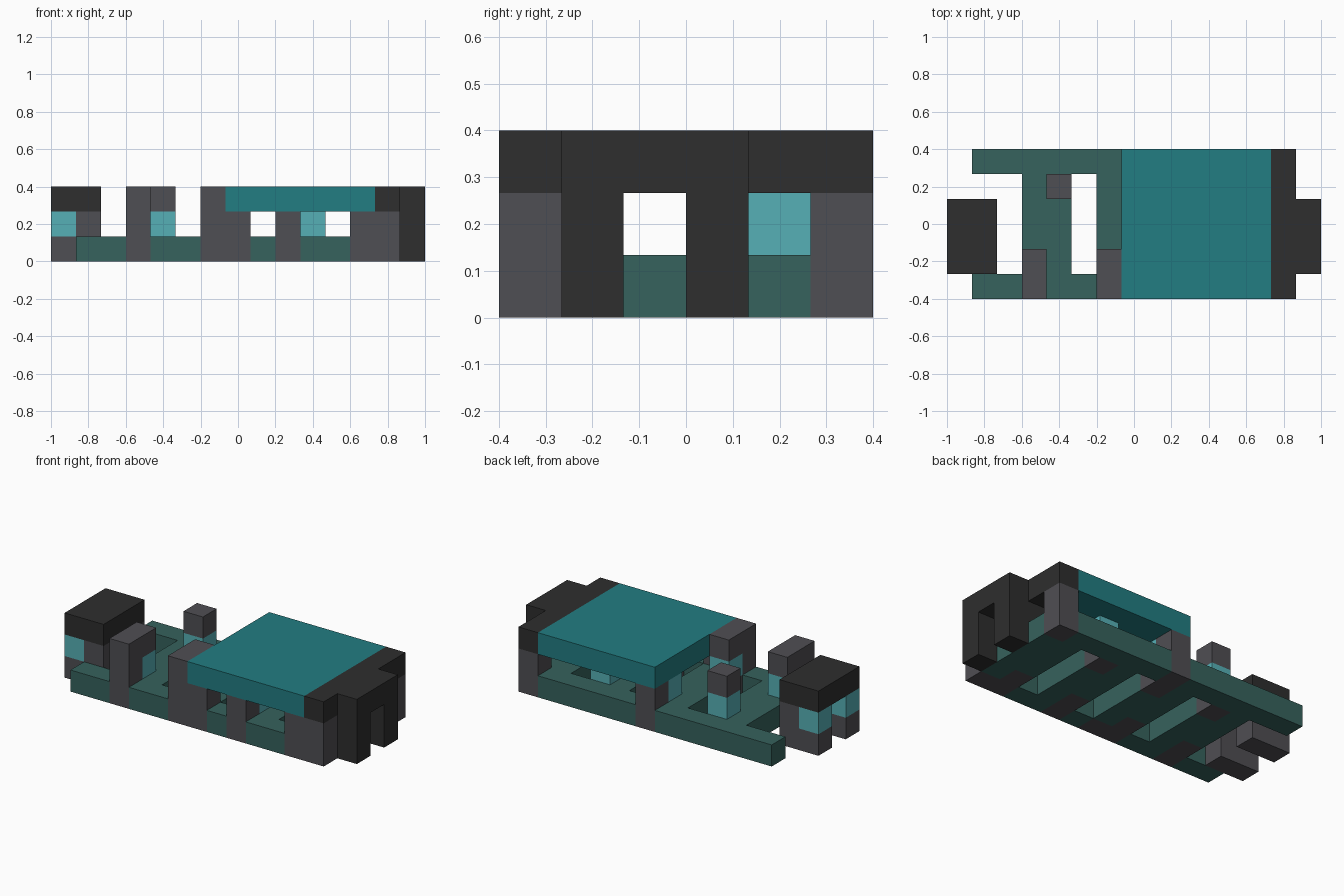
import bpy, bmesh, math
from itertools import product
from mathutils import Vector

cube = bpy.data.objects.get("Cube")
if cube:
    bpy.data.objects.remove(cube, do_unlink=True)

U = 2 / 15                          # block size
ORIGIN = Vector((-1, -3 * U, 0))


def material(name, srgb):
    mat = bpy.data.materials.new(name)
    mat.use_nodes = True
    lin = [((c / 255 + 0.055) / 1.055) ** 2.4 for c in srgb] + [1]
    mat.diffuse_color = lin
    mat.node_tree.nodes["Principled BSDF"].inputs["Base Color"].default_value = lin
    return mat


teal = material("teal", (34, 125, 130))
aqua = material("light_aqua", (86, 176, 182))
green = material("dull_green", (54, 98, 93))
grey = material("grey", (79, 78, 83))
dark = material("charcoal", (46, 46, 46))

owner = {}                          # block position -> part name
part_material = {}


def block(name, mat, i, j, k):
    """Fill inclusive block ranges; later parts replace earlier ones."""
    part_material[name] = mat
    spans = [range(a, b + 1) for a, b in (i, j, k)]
    for cell in product(*spans):
        owner[cell] = name


# Ladder-shaped base: two long rails and paired cross beams
for side, j in (("front", 0), ("back", 5)):
    block(side + "_rail", green, (1, 13), (j, j), (0, 0))
for i in range(3, 13, 3):
    block("cross_beams", green, (i, i + 1), (1, 4), (0, 0))

# Front pillars with glowing inner blocks
for n, i in enumerate(range(3, 13, 3)):
    wide = n % 2
    tall = 2 if i < 7 else 1
    name = f"front_pillar_{n + 1}"
    block(name, grey, (i, i), (0, 1), (0, tall))
    block(name, grey, (i, i + wide), (0, 0), (0, 1))
    block(f"front_lamp_{n + 1}", aqua, (i, i), (1, 1), (1, 1))

# Back posts
for n, i in enumerate((4, 7, 10)):
    block(f"back_post_{n + 1}", grey, (i, i), (4, 4), (0, 2))
    block(f"back_lamp_{n + 1}", aqua, (i, i), (4, 4), (1, 1))
for i in (7, 13):
    block("back_pillars", grey, (i, i), (5, 5), (0, 1))

# Canopy and dark end arch
block("canopy", teal, (7, 12), (0, 5), (2, 2))
block("canopy_end", dark, (13, 13), (0, 5), (2, 2))
block("end_arch", dark, (14, 14), (1, 3), (2, 2))
for j in (1, 3):
    block("end_arch", dark, (14, 14), (j, j), (0, 1))
    block("end_arch", dark, (13, 13), (j, j), (1, 1))

# Small raised cab on two legs
block("cab_roof", dark, (0, 1), (1, 3), (2, 2))
for j in (1, 3):
    block("cab_legs", grey, (0, 1), (j, j), (0, 1))
    block("cab_lamps", aqua, (0, 0), (j, j), (1, 1))


def build(name):
    """Make one mesh from the exposed sides of a part's blocks."""
    bm = bmesh.new()
    for cell in [c for c, n in owner.items() if n == name]:
        for axis, sign in product(range(3), (-1, 1)):
            step = Vector((0, 0, 0))
            step[axis] = sign
            c = Vector(cell)
            if tuple(int(v) for v in c + step) in owner:
                continue
            a, b = Vector((0, 0, 0)), Vector((0, 0, 0))
            a[(axis + 1) % 3] = b[(axis + 2) % 3] = 0.5
            mid = c + Vector((0.5, 0.5, 0.5)) + step / 2
            ring = [mid - a - b, mid + a - b, mid + a + b, mid - a + b]
            if sign < 0:
                ring.reverse()
            bm.faces.new([bm.verts.new(ORIGIN + p * U) for p in ring])
    bmesh.ops.remove_doubles(bm, verts=bm.verts, dist=U / 100)
    bmesh.ops.dissolve_limit(bm, angle_limit=math.radians(1),
                             verts=bm.verts, edges=bm.edges)
    mesh = bpy.data.meshes.new(name)
    bm.to_mesh(mesh)
    bm.free()
    mesh.materials.append(part_material[name])
    bpy.context.collection.objects.link(bpy.data.objects.new(name, mesh))


for part in part_material:
    build(part)
